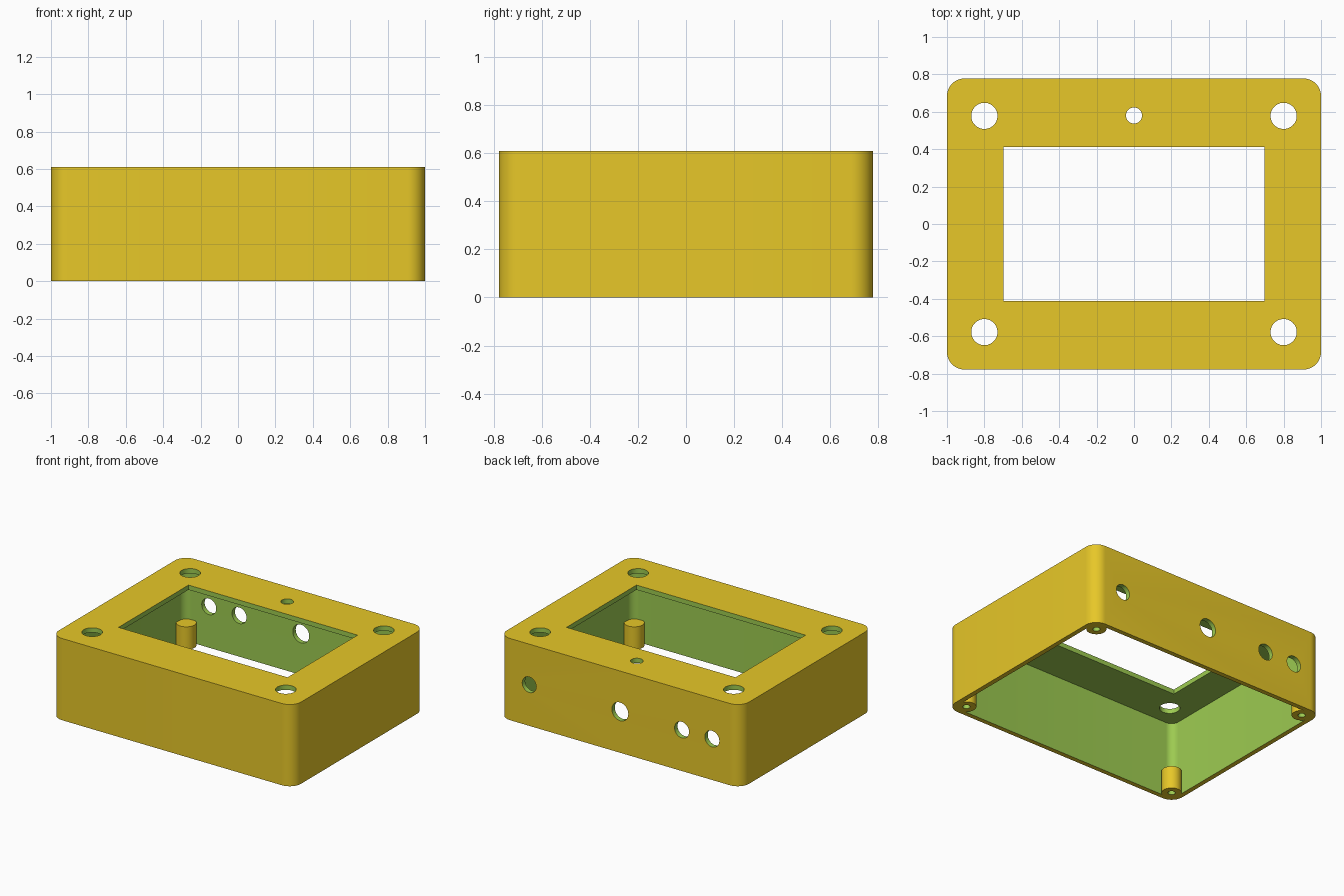
import bpy, bmesh, math
from mathutils import Matrix

if "Cube" in bpy.data.objects:
    bpy.data.objects.remove(bpy.data.objects["Cube"])

HX, HY, H = 1.0, 0.778, 0.61      # half width, half depth, height
R, WALL = 0.093, 0.035            # corner radius, wall thickness


def material(name, color):
    m = bpy.data.materials.new(name)
    m.diffuse_color = (*color, 1)
    m.use_nodes = True
    m.node_tree.nodes["Principled BSDF"].inputs["Base Color"].default_value = m.diffuse_color
    return m


GOLD = material("gold", (0.947, 0.679, 0.025))
GREEN = material("green", (0.337, 0.597, 0.082))


def make_object(name, bm, mat):
    bmesh.ops.recalc_face_normals(bm, faces=bm.faces)
    mesh = bpy.data.meshes.new(name)
    bm.to_mesh(mesh)
    bm.free()
    mesh.materials.append(mat)
    ob = bpy.data.objects.new(name, mesh)
    bpy.context.collection.objects.link(ob)
    return ob


def rounded_box(name, hx, hy, r, z0, z1, mat, steps=12):
    """Upright prism with rounded vertical edges (square when r is 0)."""
    bm = bmesh.new()
    pts = []
    for i, (sx, sy) in enumerate([(1, 1), (-1, 1), (-1, -1), (1, -1)]):
        for k in range(steps + 1 if r else 1):
            a = (i + k / steps) * math.pi / 2
            pts.append((sx * (hx - r) + r * math.cos(a), sy * (hy - r) + r * math.sin(a), z0))
    base = bm.faces.new([bm.verts.new(p) for p in pts])
    top = bmesh.ops.extrude_face_region(bm, geom=[base], use_keep_orig=True)["geom"]
    bmesh.ops.translate(bm, vec=(0, 0, z1 - z0),
                        verts=[g for g in top if isinstance(g, bmesh.types.BMVert)])
    return make_object(name, bm, mat)


def cylinder(name, r, length, center, mat, along_y=False):
    bm = bmesh.new()
    m = Matrix.Translation(center)
    if along_y:
        m = m @ Matrix.Rotation(math.pi / 2, 4, 'X')
    bmesh.ops.create_cone(bm, cap_ends=True, segments=48, radius1=r, radius2=r,
                          depth=length, matrix=m)
    return make_object(name, bm, mat)


def cut(target, cutter):
    """Subtract the cutter, leaving its colour on the cut faces."""
    mod = target.modifiers.new("cut", 'BOOLEAN')
    mod.operation = 'DIFFERENCE'
    mod.solver = 'EXACT'
    mod.material_mode = 'TRANSFER'
    mod.object = cutter
    bpy.context.view_layer.objects.active = target
    bpy.ops.object.modifier_apply(modifier=mod.name)
    bpy.data.objects.remove(cutter)


def smooth(ob):
    bpy.ops.object.select_all(action='DESELECT')
    ob.select_set(True)
    bpy.context.view_layer.objects.active = ob
    bpy.ops.object.shade_smooth_by_angle(angle=math.radians(30))


# Enclosure shell, open at the bottom
shell = rounded_box("enclosure_shell", HX, HY, R, 0, H, GOLD)
cut(shell, rounded_box("cavity", HX - WALL, HY - WALL, R - WALL, -0.1, H - WALL, GREEN))

# Display window
cut(shell, rounded_box("window", 0.698, 0.413, 0, H - 0.1, H + 0.1, GREEN))

# Holes in the top plate: four at the corners, one small at the back
for sx in (-1, 1):
    for sy in (-1, 1):
        cut(shell, cylinder("button_hole", 0.07, 0.2, (sx * 0.8, sy * 0.578, H), GREEN))
cut(shell, cylinder("indicator_hole", 0.043, 0.2, (0, 0.58, H), GREEN))

# Connector holes through the back wall
for x, r in [(0.75, 0.058), (0, 0.068), (-0.51, 0.06), (-0.76, 0.06)]:
    cut(shell, cylinder("connector_hole", r, 0.2, (x, HY, 0.307), GREEN, along_y=True))
smooth(shell)

# Screw posts in the corners with blind pilot holes from below
for sx, side in ((-1, "left"), (1, "right")):
    for sy, end in ((-1, "front"), (1, "back")):
        x, y = sx * (HX - R), sy * (HY - R)
        post = cylinder(f"screw_post_{end}_{side}", 0.068, 0.17, (x, y, 0.085), GOLD)
        cut(post, cylinder("pilot_hole", 0.025, 0.26, (x, y, 0), GREEN))
        smooth(post)
